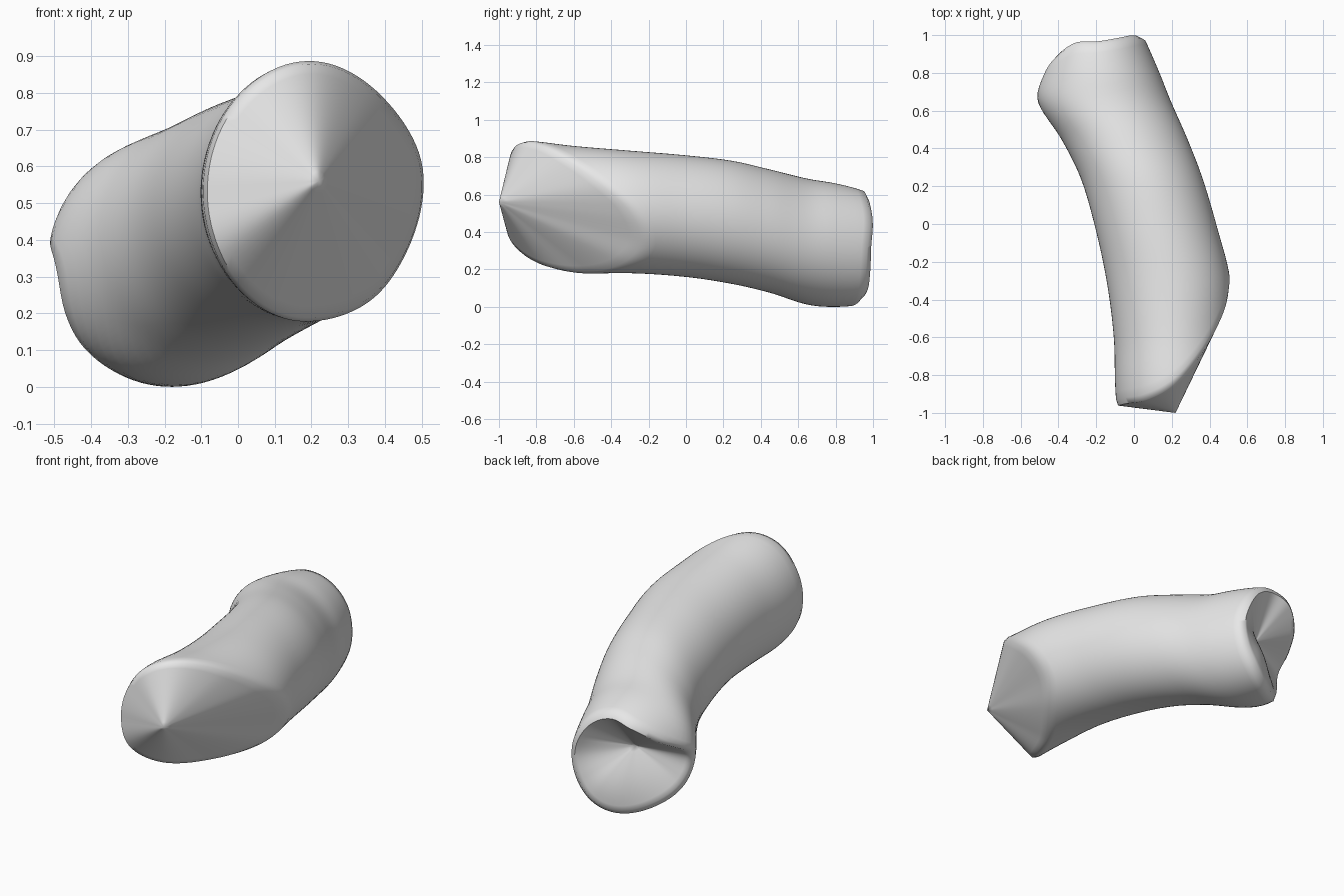
import bpy, bmesh, math
from mathutils import Vector

cube = bpy.data.objects.get("Cube")
if cube:
    bpy.data.objects.remove(cube, do_unlink=True)

SIDES, ROWS, CAP = 96, 40, 12
LIP = 0.03

# Body outline along y: left edge, right edge, bottom, top
OUTLINE = [
    (-1.0, -.09, .51, .18, .88), (-.85, -.10, .515, .175, .888),
    (-.6, -.107, .515, .175, .86), (-.3, -.145, .51, .18, .835),
    (0, -.21, .435, .16, .81), (.25, -.285, .36, .122, .78),
    (.45, -.385, .283, .075, .734), (.65, -.51, .195, .012, .685),
    (.8, -.50, .135, 0, .66), (.95, -.46, .07, .015, .62),
    (1.03, -.43, .03, .05, .58),
]

# Where the body stops at each end, every 30 degrees around the section
FRONT_RIM = [-.28, -.47, -.68, -.85, -.93, -.95, -.96, -.94, -.78, -.51, -.32, -.22]
BACK_RIM = [1.0, 1.015, 1.0, .98, .97, .87, .66, .68, .80, .91, .97, .99]
FRONT_TIP = Vector((.22, -1.0, .56))
BACK_PINCH = Vector((-.22, .78, .37))
BULGE, BULGE_ANGLE = .05, math.radians(300)


def hermite(a, b, ma, mb, t):
    return ((2 * t**3 - 3 * t**2 + 1) * a + (t**3 - 2 * t**2 + t) * ma
            + (3 * t**2 - 2 * t**3) * b + (t**3 - t**2) * mb)


def around(values, angle):
    """Smooth periodic interpolation around the section."""
    n = len(values)
    f = angle / math.tau * n
    i = int(f)
    p = [values[(i + k) % n] for k in (-1, 0, 1, 2)]
    return hermite(p[1], p[2], (p[2] - p[0]) / 2, (p[3] - p[1]) / 2, f - i)


def along(y, column):
    """Smooth interpolation of one outline column along y."""
    last = len(OUTLINE) - 1
    y = min(max(y, OUTLINE[0][0]), OUTLINE[-1][0])
    i = next(k for k in range(last) if y <= OUTLINE[k + 1][0])

    def slope(k):
        a, b = OUTLINE[max(k - 1, 0)], OUTLINE[min(k + 1, last)]
        return (b[column] - a[column]) / (b[0] - a[0])

    a, b = OUTLINE[i], OUTLINE[i + 1]
    h = b[0] - a[0]
    return hermite(a[column], b[column], slope(i) * h, slope(i + 1) * h, (y - a[0]) / h)


def surface(angle, y):
    left, right, low, high = (along(y, c) for c in (1, 2, 3, 4))
    return Vector(((left + right) / 2 + (right - left) / 2 * math.cos(angle), y,
                   (low + high) / 2 + (high - low) / 2 * math.sin(angle)))


def back_cap(angle, t):
    """Dished end whose lower part swells outward."""
    p = BACK_PINCH.lerp(surface(angle, around(BACK_RIM, angle)), t)
    p.y += BULGE * max(0, math.cos(angle - BULGE_ANGLE)) * math.sin(math.pi * t)
    return p


angles = [math.tau * i / SIDES for i in range(SIDES)]
rings = []

# Front cap, from the tip out to the rim
for k in range(1, CAP + 1):
    t = .97 * k / CAP
    rings.append([FRONT_TIP.lerp(surface(a, around(FRONT_RIM, a)), t) for a in angles])

# Curved body between the two slanted rims
for k in range(ROWS + 1):
    ring = []
    for a in angles:
        start, end = around(FRONT_RIM, a) + LIP, around(BACK_RIM, a) - LIP
        ring.append(surface(a, start + (end - start) * k / ROWS))
    rings.append(ring)

# Back cap, sinking from the rim to the pinch
for k in range(CAP, 0, -1):
    rings.append([back_cap(a, .93 * k / CAP) for a in angles])

bm = bmesh.new()
loops = [[bm.verts.new(p) for p in ring] for ring in rings]
tip, pinch = bm.verts.new(FRONT_TIP), bm.verts.new(BACK_PINCH)
for i in range(SIDES):
    j = (i + 1) % SIDES
    bm.faces.new((tip, loops[0][i], loops[0][j]))
    bm.faces.new((pinch, loops[-1][j], loops[-1][i]))
    for a, b in zip(loops, loops[1:]):
        bm.faces.new((a[i], b[i], b[j], a[j]))
bmesh.ops.recalc_face_normals(bm, faces=bm.faces)
mesh = bpy.data.meshes.new("curved_body")
bm.to_mesh(mesh)
bm.free()

# Plain grey material
grey = bpy.data.materials.new("light_grey")
grey.use_nodes = True
grey.diffuse_color = (.8, .8, .8, 1)
grey.node_tree.nodes["Principled BSDF"].inputs["Base Color"].default_value = (.8, .8, .8, 1)
mesh.materials.append(grey)

body = bpy.data.objects.new("curved_body", mesh)
bpy.context.collection.objects.link(body)
bpy.ops.object.select_all(action="DESELECT")
body.select_set(True)
bpy.context.view_layer.objects.active = body
bpy.ops.object.shade_smooth_by_angle(angle=math.radians(60))
